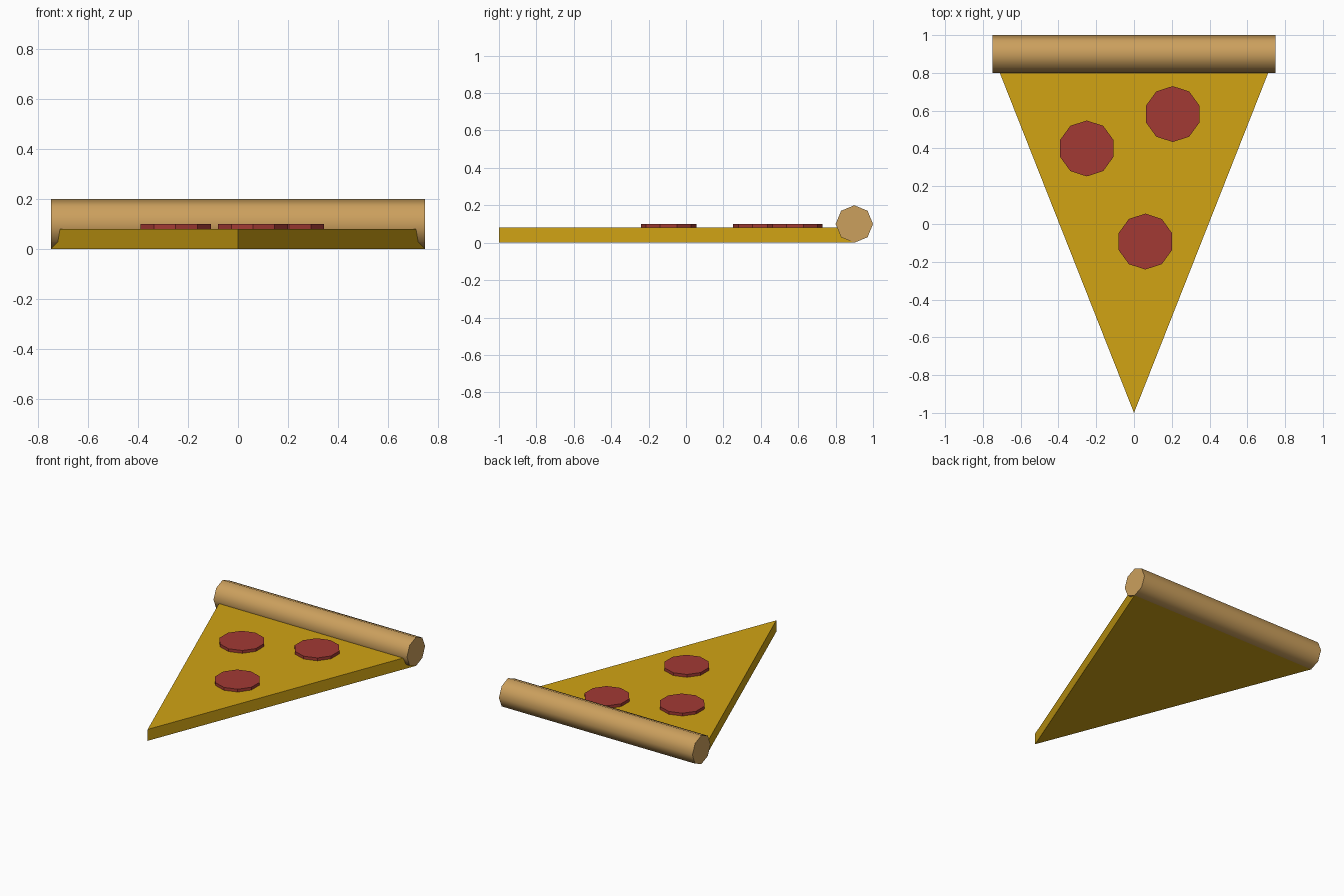
import bpy
import math

if "Cube" in bpy.data.objects:
    bpy.data.objects.remove(bpy.data.objects["Cube"])


def material(name, color):
    mat = bpy.data.materials.new(name)
    mat.diffuse_color = (*color, 1.0)
    mat.use_nodes = True
    mat.node_tree.nodes["Principled BSDF"].inputs["Base Color"].default_value = mat.diffuse_color
    return mat


cheese_mat = material("cheese", (0.64, 0.37, 0.007))
crust_mat = material("baked_crust", (0.60, 0.35, 0.11))
meat_mat = material("cured_meat", (0.36, 0.042, 0.034))

# Cheese wedge: triangle running to the crust's centre line
outline = [(0, -1), (0.75, 0.9), (-0.75, 0.9)]
thickness = 0.08
verts = [(x, y, z) for z in (0, thickness) for x, y in outline]
faces = [(2, 1, 0), (3, 4, 5)] + [(i, (i + 1) % 3, (i + 1) % 3 + 3, i + 3) for i in range(3)]
mesh = bpy.data.meshes.new("slice")
mesh.from_pydata(verts, [], faces)
mesh.materials.append(cheese_mat)
bpy.context.collection.objects.link(bpy.data.objects.new("slice", mesh))

# Crust: eight-sided roll with smooth sides and flat ends
bpy.ops.mesh.primitive_cylinder_add(vertices=8, radius=0.1, depth=1.5,
                                    location=(0, 0.9, 0.1),
                                    rotation=(0, math.pi / 2, 0))
crust = bpy.context.object
crust.name = "crust"
crust.data.materials.append(crust_mat)
bpy.ops.object.shade_smooth_by_angle(angle=math.radians(60))

# Pepperoni: flat ten-sided discs
for i, (x, y) in enumerate([(-0.25, 0.4), (0.205, 0.582), (0.06, -0.093)], 1):
    bpy.ops.mesh.primitive_cylinder_add(vertices=10, radius=0.148, depth=0.03,
                                        location=(x, y, 0.085))
    disc = bpy.context.object
    disc.name = f"pepperoni_{i}"
    disc.data.materials.append(meat_mat)
